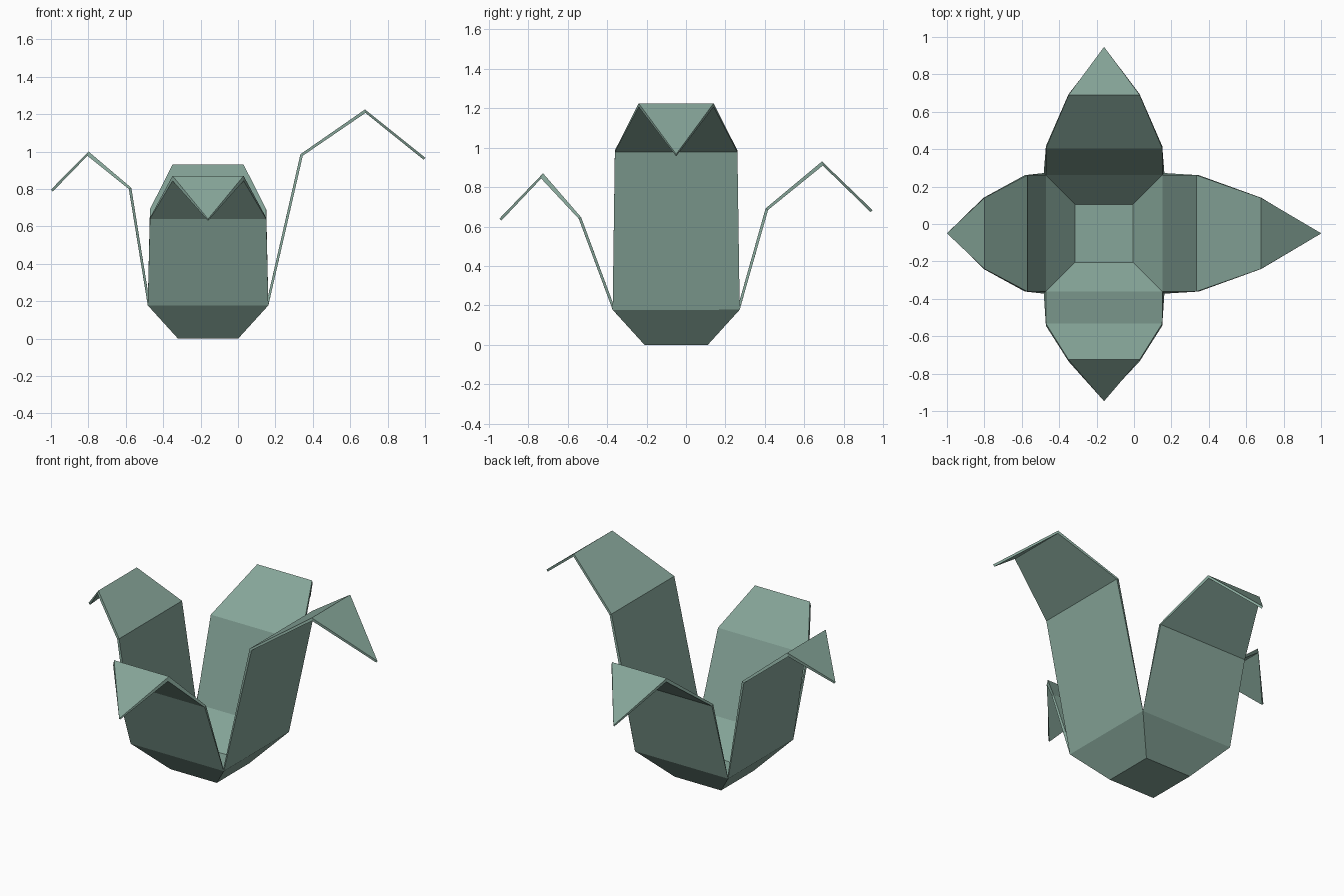
import bpy, bmesh
from mathutils import Vector

if "Cube" in bpy.data.objects:
    bpy.data.objects.remove(bpy.data.objects["Cube"])

CX, CY = -0.16, -0.05      # centre of the cup
T = 0.014                  # sheet thickness

mat = bpy.data.materials.new("sage_green")
mat.diffuse_color = (0.24, 0.38, 0.32, 1)
mat.use_nodes = True
mat.node_tree.nodes["Principled BSDF"].inputs["Base Color"].default_value = mat.diffuse_color

bm = bmesh.new()
DIRS = [Vector((1, 0, 0)), Vector((0, 1, 0)), Vector((-1, 0, 0)), Vector((0, -1, 0))]


def square_ring(half, z):
    """Four corners, corner i lying between direction i and i+1."""
    return [bm.verts.new(Vector((CX, CY, z)) + half * (DIRS[i] + DIRS[(i + 1) % 4]))
            for i in range(4)]


# Square floor and sloping cup sides
floor = square_ring(0.158, T / 2)
rim = square_ring(0.317, 0.183)
bm.faces.new(floor[::-1])
for i in range(4):
    bm.faces.new((floor[i - 1], floor[i], rim[i], rim[i - 1]))

# Each petal: (reach, height) at shoulder, crest and tip; order +x, +y, -x, -y
petals = [
    [(0.50, 0.982), (0.84, 1.216), (1.157, 0.962)],
    [(0.46, 0.688), (0.742, 0.920), (0.992, 0.678)],
    [(0.417, 0.803), (0.642, 0.989), (0.835, 0.792)],
    [(0.488, 0.643), (0.68, 0.857), (0.892, 0.635)],
]
for i, profile in enumerate(petals):
    side = DIRS[(i + 1) % 4]
    lo, hi = rim[i - 1], rim[i]
    for (r, z), half in zip(profile, (0.311, 0.19, 0)):
        mid = Vector((CX, CY, z)) + DIRS[i] * r
        if half:
            a, b = bm.verts.new(mid - side * half), bm.verts.new(mid + side * half)
            bm.faces.new((lo, hi, b, a))
            lo, hi = a, b
        else:
            bm.faces.new((lo, hi, bm.verts.new(mid)))

bmesh.ops.recalc_face_normals(bm, faces=bm.faces[:])
mesh = bpy.data.meshes.new("petal_cup")
bm.to_mesh(mesh)
bm.free()
mesh.materials.append(mat)
cup = bpy.data.objects.new("petal_cup", mesh)
bpy.context.collection.objects.link(cup)

# Thin sheet thickness
sol = cup.modifiers.new("thickness", 'SOLIDIFY')
sol.thickness = T
sol.offset = 0
sol.use_even_offset = True
